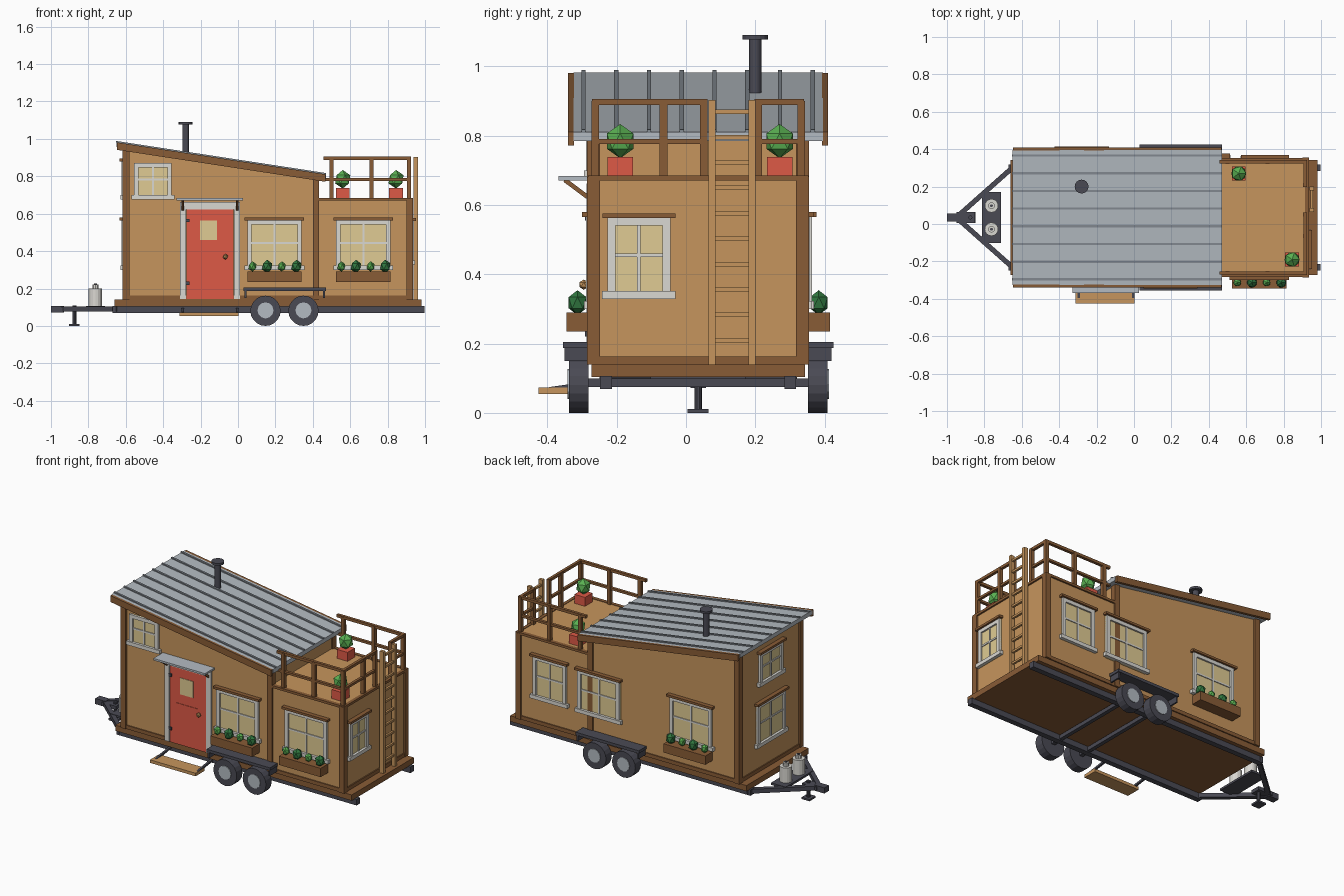
import bpy, bmesh, math
from mathutils import Vector, Matrix

if "Cube" in bpy.data.objects:
    bpy.data.objects.remove(bpy.data.objects["Cube"])

CENTRE_Y = .035          # the house sits slightly behind the origin
HALF, POST = .308, .32   # half widths of walls and of corner posts


def material(name, hexcode):
    """Flat material from an sRGB hex code."""
    srgb = [int(hexcode[i:i + 2], 16) / 255 for i in (0, 2, 4)]
    colour = [((c + .055) / 1.055) ** 2.4 for c in srgb] + [1]
    mat = bpy.data.materials.new(name)
    mat.use_nodes = True
    mat.diffuse_color = colour
    mat.node_tree.nodes["Principled BSDF"].inputs["Base Color"].default_value = colour
    return mat


wall = material("tan wood", "C6955D")
trim = material("brown trim", "895C36")
metal = material("grey metal", "B4BBC2")
seam = material("seam grey", "858C93")
dark = material("dark steel", "4A4A54")
light = material("pale frame", "DAD8D2")
glass = material("warm glass", "E0CB93")
red = material("brick red", "DE5A46")
leaf = material("leaf green", "5AB052")
fern = material("dark green", "317840")


def finish(name, bm, mats, location=(0, 0, 0), turn=0):
    bmesh.ops.recalc_face_normals(bm, faces=bm.faces)
    mesh = bpy.data.meshes.new(name)
    bm.to_mesh(mesh)
    bm.free()
    for mat in mats:
        mesh.materials.append(mat)
    obj = bpy.data.objects.new(name, mesh)
    obj.location = Vector(location) + Vector((0, CENTRE_Y, 0))
    obj.rotation_euler.z = math.radians(turn)
    bpy.context.collection.objects.link(obj)


def boxes(name, pieces, location=(0, 0, 0), turn=0):
    """One object from pieces (material, x range, y range, z range)."""
    bm, mats = bmesh.new(), []
    for mat, *ranges in pieces:
        if mat not in mats:
            mats.append(mat)
        lows = Vector([min(r) for r in ranges])
        size = Vector([max(r) for r in ranges]) - lows
        place = Matrix.Translation(lows + size / 2) @ Matrix.Diagonal(size).to_4x4()
        old = set(bm.faces)
        bmesh.ops.create_cube(bm, size=1, matrix=place)
        for face in set(bm.faces) - old:
            face.material_index = mats.index(mat)
    finish(name, bm, mats, location, turn)


def box(name, mat, xr, yr, zr):
    boxes(name, [(mat, xr, yr, zr)])


def prism(name, mat, outline, yr):
    """Extrude an x-z outline across y."""
    bm = bmesh.new()
    face = bm.faces.new([bm.verts.new((x, yr[0], z)) for x, z in outline])
    side = bmesh.ops.extrude_face_region(bm, geom=[face], use_keep_orig=True)["geom"]
    moved = [v for v in side if isinstance(v, bmesh.types.BMVert)]
    bmesh.ops.translate(bm, verts=moved, vec=(0, yr[1] - yr[0], 0))
    finish(name, bm, [mat])


def rod(name, mat, start, end, radius, sides=16):
    """Cylinder between two points; four sides make a beam."""
    a, b = Vector(start), Vector(end)
    aim = (b - a).to_track_quat("Z", "Y").to_matrix().to_4x4()
    if sides == 4:
        aim = aim @ Matrix.Rotation(math.pi / 4, 4, "Z")
    bm = bmesh.new()
    bmesh.ops.create_cone(bm, cap_ends=True, segments=sides, radius1=radius,
                          radius2=radius, depth=(b - a).length,
                          matrix=Matrix.Translation((a + b) / 2) @ aim)
    finish(name, bm, [mat])


def bush(name, mat, location, radius, stretch=1):
    bm = bmesh.new()
    bmesh.ops.create_icosphere(bm, subdivisions=1, radius=radius)
    bmesh.ops.scale(bm, verts=bm.verts, vec=(1, 1, stretch))
    finish(name, bm, [mat], location)


def roof_z(x):
    return .981 - (x + .645) * .153


def sloped(name, mat, yr, low, high, xr=(-.647, .467)):
    a, b = xr
    prism(name, mat, [(a, roof_z(a) + low), (b, roof_z(b) + low),
                      (b, roof_z(b) + high), (a, roof_z(a) + high)], yr)


def window(name, location, turn, width, bottom, top, header=True, planter=False):
    """Framed window facing local -y, with optional hood and flower box."""
    w, mid = width / 2, (bottom + top) / 2 + .01
    parts = [(glass, (-w, w), (-.005, .005), (bottom, top)),
             (light, (-w, w), (-.015, 0), (top - .022, top)),
             (light, (-w - .015, w + .015), (-.021, 0), (bottom, bottom + .023)),
             (light, (-.005, .005), (-.01, 0), (bottom, top)),
             (light, (-w, w), (-.01, 0), (mid - .005, mid + .005))]
    parts += [(light, (s * w, s * (w - .023)), (-.015, 0), (bottom, top)) for s in (-1, 1)]
    if header:
        parts.append((trim, (-w - .014, w + .014), (-.027, 0), (top, top + .014)))
    if planter:
        parts.append((trim, (-w, w), (-.072, 0), (.235, .29)))
    boxes(name, parts, location, turn)
    if planter:
        facing = -1 if turn == 0 else 1
        for i, (green, radius) in enumerate(((leaf, .023), (fern, .03)) * 2):
            spot = (location[0] + (i - 1.5) * width * .27, location[1] + facing * .04, .318)
            bush(name + "_plant", green, spot, radius, 1.2)


# House bodies, floor and deck
prism("main_walls", wall, [(-.607, .14), (.425, .14), (.425, roof_z(.425) - .02),
                           (-.607, roof_z(-.607) - .02)], (-HALF, HALF))
box("rear_walls", wall, (.42, .925), (-HALF, HALF), (.14, .682))
box("base_board", trim, (-.66, .98), (-HALF, HALF), (.104, .14))

# Corner posts and skirting, mirrored on both long sides
for s in (-1, 1):
    for left, right in ((-.617, -.58), (.4, .434)):
        prism("tall_post", trim, [(left, .14), (right, .14), (right, roof_z(right) - .02),
                                  (left, roof_z(left) - .02)], (s * .283, s * POST))
    box("rear_post", trim, (.9, .935), (s * .283, s * POST), (.14, .68))
    box("side_skirting", trim, (-.61, .93), (s * .3, s * .315), (.14, .163))
    box("deck_edge", trim, (.43, .935), (s * .295, s * .318), (.67, .685))
box("front_skirting", trim, (-.613, -.6), (-HALF, HALF), (.14, .163))
box("rear_skirting", trim, (.92, .932), (-HALF, HALF), (.14, .163))
box("rear_deck_edge", trim, (.915, .935), (-HALF, HALF), (.67, .685))

# Sloped metal roof with standing seams and side fascias
sloped("roof_sheet", metal, (-.36, .36), -.026, 0, (-.65, .47))
for s in (-1, 1):
    sloped("roof_fascia", trim, (s * .358, s * .375), -.04, 0)
for i in range(8):
    y = (i - 3.5) * .0945
    sloped("roof_seam", seam, (y - .006, y + .006), -.002, .007, (-.651, .471))

# Chimney
rod("chimney_pipe", dark, (-.28, .165, .9), (-.28, .165, 1.08), .018)
rod("chimney_cap", dark, (-.28, .165, 1.077), (-.28, .165, 1.091), .037)

# Windows on all sides
window("front_window", (.195, -HALF, 0), 0, .29, .3, .565, planter=True)
window("front_rear_window", (.67, -HALF, 0), 0, .29, .3, .565, planter=True)
window("loft_window", (-.455, -HALF, 0), 0, .2, .677, .87, header=False)
window("ladder_side_window", (.925, -.171, 0), 90, .182, .328, .562)
window("back_rear_window", (.7, HALF, 0), 180, .23, .3, .565)
window("back_middle_window", (.355, POST - .006, 0), 180, .29, .3, .565)
window("back_window", (-.28, HALF, 0), 180, .29, .3, .565, planter=True)
window("end_window", (-.607, 0, 0), -90, .28, .3, .565)
window("end_loft_window", (-.607, 0, 0), -90, .23, .677, .88)

# Door with frame, glass, panel, hinges and knob
door = [(red, (-.275, -.025), (-.009, 0), (.143, .622)),
        (glass, (-.203, -.112), (-.012, 0), (.46, .563)),
        (red, (-.235, -.075), (-.012, 0), (.2, .4)),
        (light, (-.31, .012), (-.014, 0), (.622, .662))]
door += [(light, xr, (-.014, 0), (.143, .63)) for xr in ((-.31, -.277), (-.022, .012))]
door += [(dark, (-.28, -.26), (-.018, 0), (z, z + .018)) for z in (.22, .555)]
boxes("front_door", door, (0, -HALF, 0))
bush("door_knob", wall, (-.067, -.33, .37), .015)
rod("door_knob_stem", trim, (-.067, -.3, .37), (-.067, -.33, .37), .006, 8)

# Awning with braces, and the entry step
box("awning", metal, (-.33, .028), (-.403, -.3), (.671, .683))
for x in (-.295, -.005):
    rod("awning_brace", trim, (x, -.385, .672), (x, -.315, .62), .009, 4)
    rod("step_arm", dark, (x, -.43, .068), (x, -.26, .092), .009, 4)
box("entry_step", wall, (-.313, .003), (-.46, -.37), (.054, .073))

# Deck railing, open at the ladder
rail_heights = ((.888, .905), (.776, .79))
for s in (-1, 1):
    y = s * .297
    for x in (.5, .713, .915):
        box("railing_post", trim, (x - .011, x + .011), (y - .011, y + .011), (.68, .9))
    for zr in rail_heights:
        box("side_rail", trim, (.457, .926), (y - .009, y + .009), zr)
for y in (-.1, .016, .173):
    box("end_railing_post", trim, (.904, .926), (y - .011, y + .011), (.68, .9))
for yr in ((-.3, .027), (.162, .3)):
    for zr in rail_heights:
        box("end_rail", trim, (.907, .924), yr, zr)

# Ladder
ladder = [(wall, (.938, .963), (y, y + .02), (.14, .903)) for y in (.03, .145)]
ladder += [(wall, (.944, .957), (.04, .155), (z, z + .013))
           for z in [.203 + .0733 * i for i in range(10)]]
boxes("ladder", ladder)

# Potted shrubs on the deck
for x, y in ((.56, .235), (.845, -.225)):
    rod("shrub_pot", red, (x, y, .682), (x, y, .738), .052, 4)
    bush("shrub", leaf, (x, y, .784), .045, 1.1)

# Chassis, wheels and fenders
for x in (.147, .35):
    rod("axle", dark, (x, -.34, .087), (x, .34, .087), .017, 4)
for s in (-1, 1):
    box("chassis_beam", dark, (-.67, .997), (s * .249, s * .283), (.069, .106))
    box("fender", dark, (.03, .47), (s * .315, s * .39), (.187, .205))
    for x in (.035, .455):
        box("fender_end", dark, (x, x + .01), (s * .315, s * .385), (.15, .19))
    for x in (.147, .35):
        rod("tyre", dark, (x, s * .317, .081), (x, s * .373, .081), .081, 20)
        rod("wheel_hub", metal, (x, s * .36, .083), (x, s * .377, .083), .043, 12)
    rod("tongue_arm", dark, (-.64, s * .275, .09), (-.95, 0, .09), .019, 4)

# Hitch, jack, and gas bottles on their tray
box("hitch", dark, (-1, -.93), (-.022, .022), (.072, .107))
box("hitch_bar", dark, (-.95, -.85), (-.03, .03), (.078, .1))
rod("jack_leg", dark, (-.875, 0, .005), (-.875, 0, .11), .011, 10)
box("jack_foot", dark, (-.903, -.847), (-.03, .03), (0, .011))
box("bottle_tray", dark, (-.812, -.71), (-.137, .137), (.093, .106))
for y in (-.063, .063):
    rod("gas_bottle", light, (-.762, y, .1), (-.762, y, .2), .036)
    rod("bottle_collar", light, (-.762, y, .2), (-.762, y, .222), .018, 10)
    rod("bottle_valve", dark, (-.762, y, .22), (-.762, y, .226), .008, 8)
